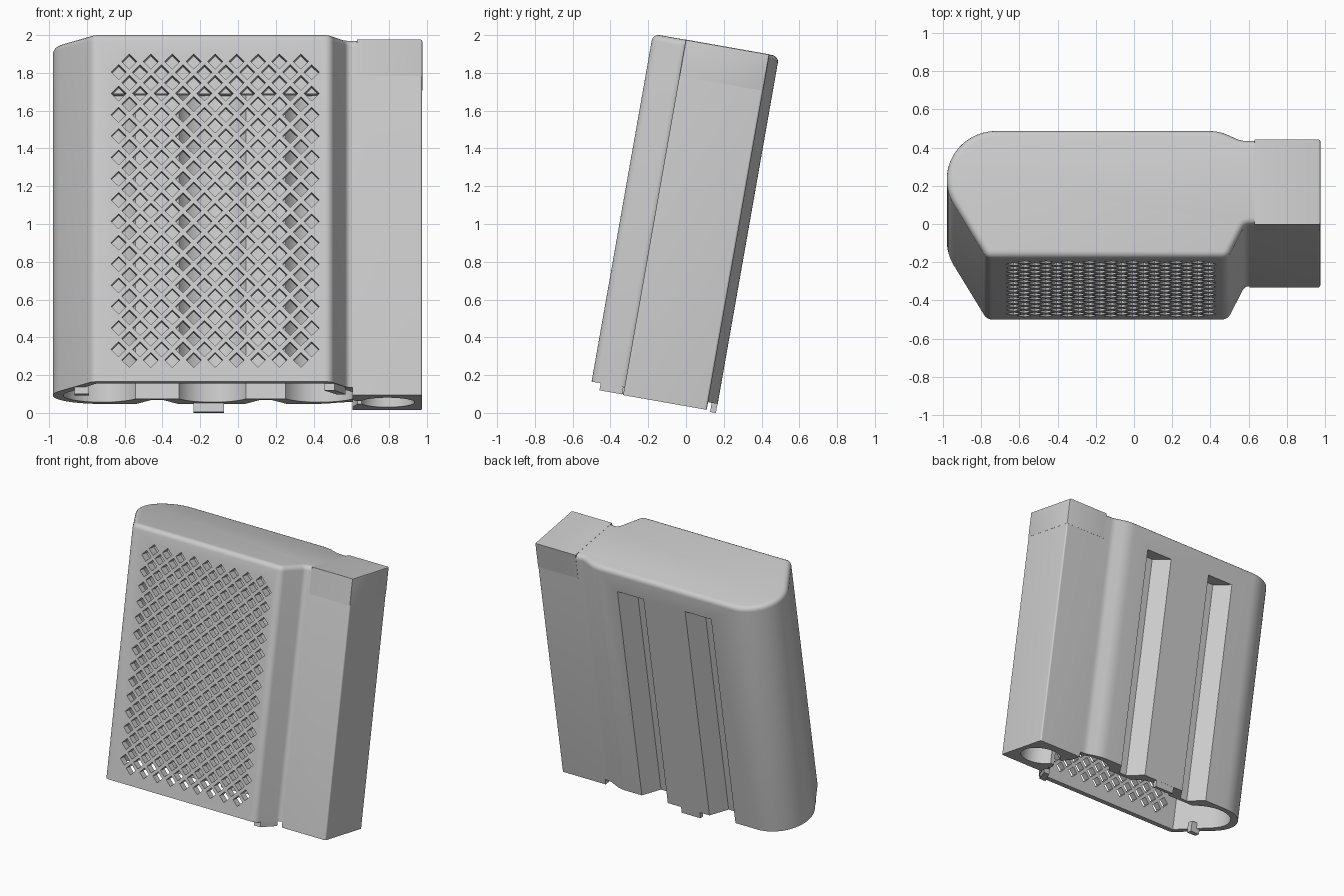
import bpy, bmesh, math
from mathutils import Matrix, Vector

if "Cube" in bpy.data.objects:
    bpy.data.objects.remove(bpy.data.objects["Cube"], do_unlink=True)

LEAN = math.radians(-10)
TOP, RIM, BASE = 1.945, 0.076, 0.035
CELLS = (0.43, -0.135, -0.72)

grey = bpy.data.materials.new("light grey plastic")
grey.use_nodes = True
grey.diffuse_color = (0.6, 0.6, 0.6, 1)
grey.node_tree.nodes["Principled BSDF"].inputs["Base Color"].default_value = (0.6, 0.6, 0.6, 1)


def to_object(name, bm):
    bmesh.ops.recalc_face_normals(bm, faces=bm.faces)
    mesh = bpy.data.meshes.new(name)
    bm.to_mesh(mesh)
    bm.free()
    mesh.materials.append(grey)
    ob = bpy.data.objects.new(name, mesh)
    bpy.context.collection.objects.link(ob)
    return ob


def prism_bm(points, low, high):
    bm = bmesh.new()
    face = bm.faces.new([bm.verts.new((x, y, low)) for x, y in points])
    new = bmesh.ops.extrude_face_region(bm, geom=[face])["geom"]
    for v in new:
        if isinstance(v, bmesh.types.BMVert):
            v.co.z = high
    bmesh.ops.recalc_face_normals(bm, faces=bm.faces)
    return bm


def prism(name, points, low, high):
    return to_object(name, prism_bm(points, low, high))


def rect(x0, x1, y0, y1):
    return [(x0, y0), (x1, y0), (x1, y1), (x0, y1)]


def arc(cx, cy, r, a0, a1, steps):
    angles = [math.radians(a0 + (a1 - a0) * i / steps) for i in range(steps + 1)]
    return [(cx + r * math.cos(a), cy + r * math.sin(a)) for a in angles]


def rounded(corners):
    """Fillet every (x, y, radius) corner of a polygon."""
    out = []
    for i, (x, y, r) in enumerate(corners):
        p = Vector((x, y))
        a = (Vector(corners[i - 1][:2]) - p).normalized()
        b = (Vector(corners[(i + 1) % len(corners)][:2]) - p).normalized()
        half = a.angle(b) / 2
        centre = p + (a + b).normalized() * r / math.sin(half)
        start = p + a * r / math.tan(half) - centre
        end = p + b * r / math.tan(half) - centre
        turn = math.atan2(start.x * end.y - start.y * end.x, start.dot(end))
        steps = max(3, int(abs(turn) * (5 + r * 30)))
        for k in range(steps + 1):
            q = centre + Matrix.Rotation(turn * k / steps, 2) @ start
            out.append((q.x, q.y))
    return out


# Outer housing: rounded outline with a soft top rim
outline = rounded([
    (-0.77, -0.521, 0.05), (0.49, -0.521, 0.05), (0.58, -0.344, 0.04),
    (0.975, -0.344, 0.012), (0.975, 0.105, 0.012), (0.56, 0.105, 0.1),
    (0.445, 0.157, 0.22), (-0.98, 0.157, 0.257), (-0.98, -0.172, 0.25)])
bm = prism_bm(outline, BASE, TOP)
rim = [e for e in bm.edges if all(v.co.z > TOP - 0.001 for v in e.verts)]
bmesh.ops.bevel(bm, geom=rim, offset=0.035, offset_type='OFFSET', segments=4,
                profile=0.5, affect='EDGES', clamp_overlap=False)
housing = to_object("housing", bm)

# Inner cavity: flat front, three round bays at the back, level ceiling
section = [(-0.745, -0.471), (0.46, -0.471), (0.53, -0.34)]
for cx, a0, a1 in zip(CELLS, (-30, 30, 30), (150, 150, 210)):
    section += arc(cx, -0.1, 0.205, a0, a1, 24)
bm = prism_bm(section, -0.1, 1)
for v in bm.verts:
    if v.co.z > 0.5:
        v.co.z = 1.706 + 0.16 * v.co.y
cutters = [to_object("cavity_cutter", bm)]

# Lower edge of the main body sits above the side box
cutters.append(prism("rim_cutter", rect(-1.2, 0.605, -0.7, 0.4), -0.1, RIM))

# Round well in the side box and its slot into the cavity
cutters.append(prism("well_cutter", arc(0.79, -0.12, 0.145, 0, 352.5, 47), -0.1, 1.7))
cutters.append(prism("slot_cutter", rect(0.59, 0.68, -0.17, -0.07), -0.1, 0.2))

# Tapered grooves down the back between the bays
for i in range(2):
    mid = (CELLS[i] + CELLS[i + 1]) / 2
    profile = [(mid - 0.146, 0.21), (mid - 0.03, 0.037), (mid + 0.03, 0.037), (mid + 0.146, 0.21)]
    cutters.append(prism("groove_cutter", profile, -0.1, 1.78))

# Diamond grille in the front
bm = bmesh.new()
for row in range(29):
    count = 9 + row % 2
    for col in range(count):
        x = -0.121 + (col - (count - 1) / 2) * 0.1135
        place = Matrix.Translation((x, -0.53, 0.193 + row * 0.0573))
        bmesh.ops.create_cone(bm, cap_ends=True, segments=4, radius1=0.04, radius2=0.04,
                              depth=0.14, matrix=place @ Matrix.Rotation(math.pi / 2, 4, 'X'))
cutters.append(to_object("grille_cutter", bm))

for cutter in cutters:
    cutter.hide_render = True
    mod = housing.modifiers.new(cutter.name, 'BOOLEAN')
    mod.operation, mod.solver, mod.object = 'DIFFERENCE', 'EXACT', cutter

# Bake the cuts and drop the cutters
bpy.context.view_layer.update()
baked = bpy.data.meshes.new_from_object(housing.evaluated_get(bpy.context.evaluated_depsgraph_get()))
housing.modifiers.clear()
housing.data = baked
for cutter in cutters:
    bpy.data.objects.remove(cutter, do_unlink=True)

# Crisp top on the side box
cap = prism("side_box_cap", rect(0.63, 0.976, -0.345, 0.106), 1.75, TOP + 0.001)
bm = bmesh.new()
bm.from_mesh(cap.data)
outer = [e for e in bm.edges if all(v.co.x > 0.9 for v in e.verts)
         and max(v.co.z for v in e.verts) > 1.9]
bmesh.ops.bevel(bm, geom=outer, offset=0.01, segments=2, profile=0.5, affect='EDGES')
bm.to_mesh(cap.data)
bm.free()

# Locating tabs under the rim
parts = [
    housing, cap,
    prism("back_tab", rect(-0.235, -0.075, 0.125, 0.156), 0.027, 0.15),
    prism("right_tab", rect(-0.865, -0.79, -0.355, -0.31), 0.04, 0.12),
    prism("left_tab", [(0.455, -0.472), (0.51, -0.472), (0.57, -0.35), (0.52, -0.35)], 0.038, 0.12),
]

# Lean everything back and smooth the curved walls
bpy.ops.object.select_all(action='DESELECT')
for ob in parts:
    ob.rotation_euler.x = LEAN
    ob.select_set(True)
bpy.context.view_layer.objects.active = housing
bpy.ops.object.shade_smooth_by_angle(angle=math.radians(30))
